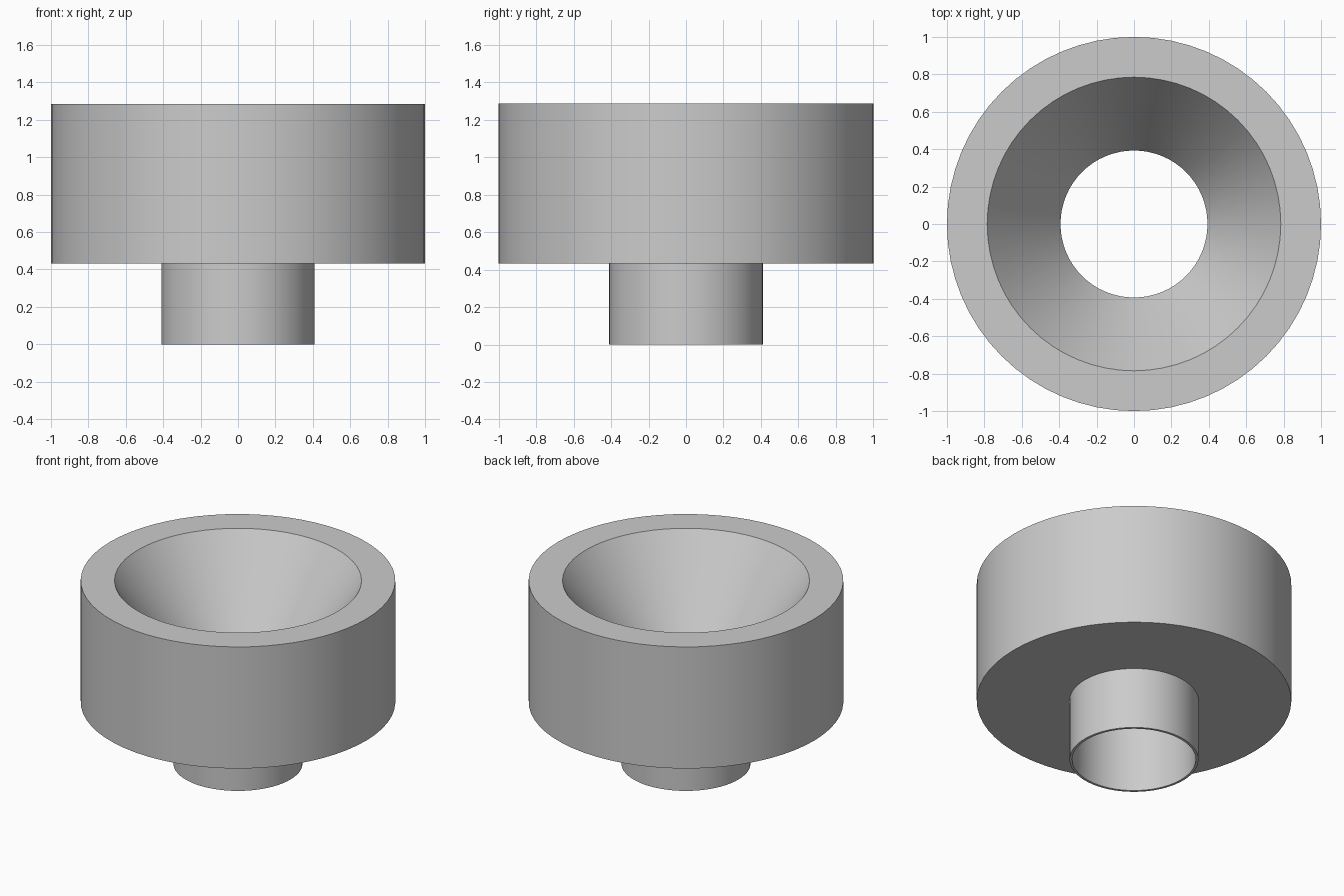
import bpy, bmesh, math

cube = bpy.data.objects.get("Cube")
if cube:
    bpy.data.objects.remove(cube, do_unlink=True)


def material(name, rgb):
    mat = bpy.data.materials.new(name)
    mat.use_nodes = True
    mat.diffuse_color = (*rgb, 1)
    mat.node_tree.nodes["Principled BSDF"].inputs["Base Color"].default_value = (*rgb, 1)
    return mat


def lathe(name, profile, mat, segments=64):
    """Turn a closed (radius, height) profile around the z axis."""
    bm = bmesh.new()
    verts = [bm.verts.new((r, 0, z)) for r, z in profile]
    edges = [bm.edges.new((v, verts[i - 1])) for i, v in enumerate(verts)]
    bmesh.ops.spin(bm, geom=verts + edges, cent=(0, 0, 0), axis=(0, 0, 1),
                   angle=math.tau, steps=segments, use_merge=True)
    bmesh.ops.remove_doubles(bm, verts=bm.verts, dist=0.0001)
    bmesh.ops.recalc_face_normals(bm, faces=bm.faces)
    mesh = bpy.data.meshes.new(name)
    bm.to_mesh(mesh)
    bm.free()
    mesh.materials.append(mat)
    obj = bpy.data.objects.new(name, mesh)
    bpy.context.collection.objects.link(obj)
    bpy.ops.object.select_all(action="DESELECT")
    obj.select_set(True)
    bpy.context.view_layer.objects.active = obj
    # Keep the rims and the throat crisp, the round walls smooth
    bpy.ops.object.shade_smooth_by_angle(angle=math.radians(20))
    return obj


grey = material("plain grey", (0.6, 0.6, 0.6))

# Dimensions
outer, mouth = 1.0, 0.785
spout, bore = 0.41, 0.393
shoulder, throat, top = 0.432, 0.72, 1.285

# Thick drum with a conical bowl that ends in a straight bore through the spout
lathe("funnel_body", [
    (bore, 0), (spout, 0),
    (spout, shoulder), (outer, shoulder),
    (outer, top), (mouth, top),
    (bore, throat),
], grey)
